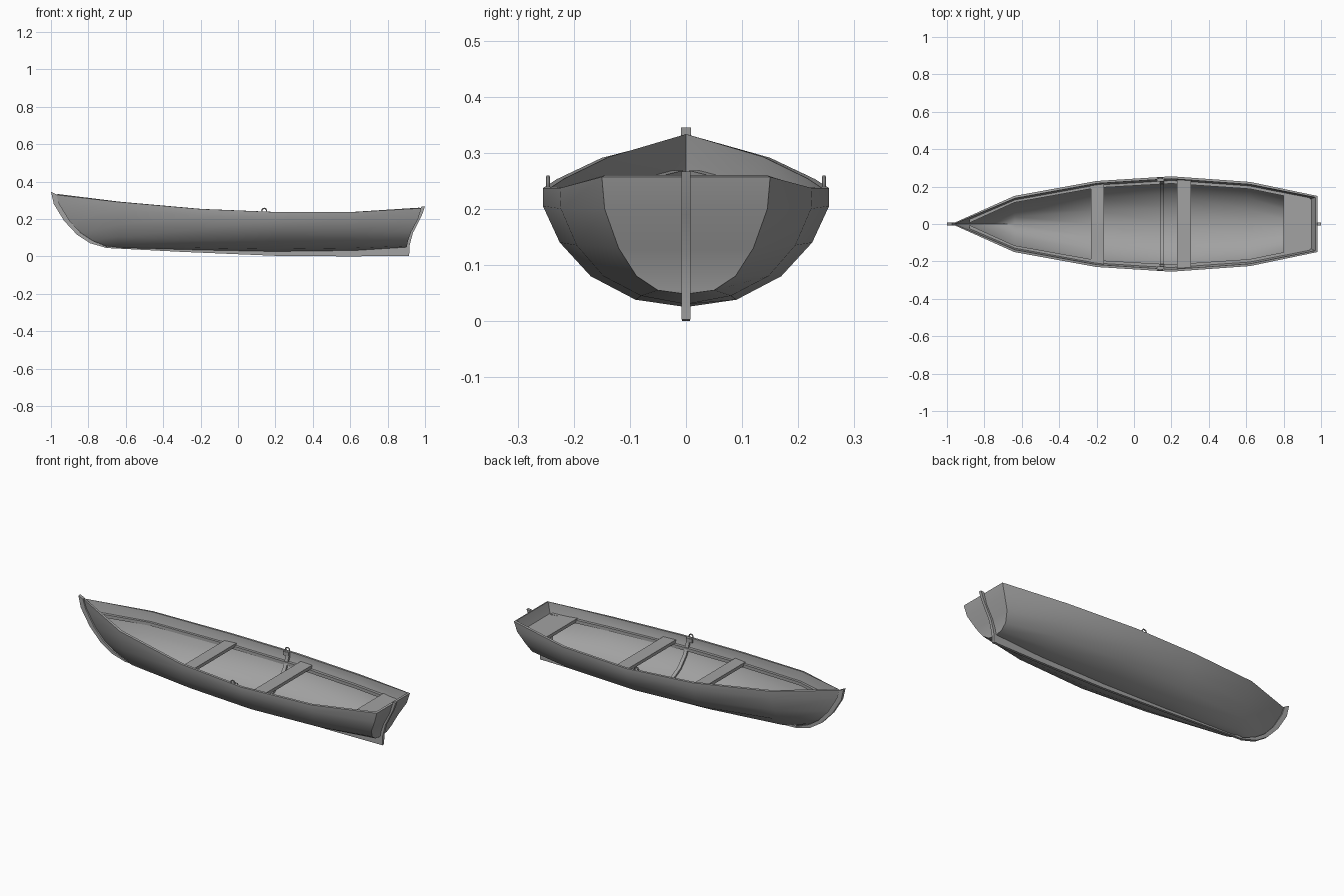
import bpy, bmesh, math
from mathutils import Vector

if "Cube" in bpy.data.objects:
    bpy.data.objects.remove(bpy.data.objects["Cube"])

grey = bpy.data.materials.new("dark_grey")
grey.diffuse_color = (.36, .36, .36, 1)
grey.use_nodes = True
grey.node_tree.nodes["Principled BSDF"].inputs["Base Color"].default_value = grey.diffuse_color


def finish(name, bm, angle=35, thickness=0):
    bmesh.ops.remove_doubles(bm, verts=bm.verts, dist=0.0005)
    bmesh.ops.recalc_face_normals(bm, faces=bm.faces)
    if thickness:
        low = min(bm.faces, key=lambda f: f.calc_center_median().z)
        if low.normal.z > 0:
            bmesh.ops.reverse_faces(bm, faces=bm.faces)
    me = bpy.data.meshes.new(name)
    bm.to_mesh(me)
    bm.free()
    me.materials.append(grey)
    ob = bpy.data.objects.new(name, me)
    bpy.context.collection.objects.link(ob)
    bpy.ops.object.select_all(action='DESELECT')
    ob.select_set(True)
    bpy.context.view_layer.objects.active = ob
    if thickness:
        mod = ob.modifiers.new("planking", 'SOLIDIFY')
        mod.thickness = thickness
        mod.offset = -1
        bpy.ops.object.modifier_apply(modifier=mod.name)
    bpy.ops.object.shade_smooth_by_angle(angle=math.radians(angle))
    return ob


def loft(name, sections, angle=35):
    """Closed bar through a list of four-corner sections."""
    bm = bmesh.new()
    rings = [[bm.verts.new(p) for p in s] for s in sections]
    for a, b in zip(rings, rings[1:]):
        for i in range(4):
            j = (i + 1) % 4
            bm.faces.new((a[i], a[j], b[j], b[i]))
    bm.faces.new(rings[0])
    bm.faces.new(rings[-1])
    return finish(name, bm, angle)


def plate(name, outer, inner, half):
    """Bar on the centreline between two x,z profiles."""
    return loft(name, [[(a[0], -half, a[1]), (a[0], half, a[1]),
                        (b[0], half, b[1]), (b[0], -half, b[1])]
                       for a, b in zip(outer, inner)])


# Half sections of the hull, sheer to keel, bow to stern
stem_in = [(-.975, .329), (-.955, .28), (-.90, .19), (-.84, .125), (-.78, .085), (-.70, .052)]
mid = [
    (-.64, [(.15, .291), (.145, .25), (.12, .17), (.083, .105), (.045, .06), (0, .045)]),
    (-.20, [(.23, .253), (.228, .217), (.20, .145), (.148, .085), (.078, .045), (0, .033)]),
    (.20, [(.255, .237), (.255, .205), (.225, .14), (.17, .08), (.09, .038), (0, .025)]),
    (.62, [(.225, .237), (.223, .20), (.195, .135), (.147, .08), (.08, .045), (0, .03)])]
transom = [(.98, .15, .257), (.963, .145, .20), (.925, .12, .13),
           (.908, .088, .08), (.903, .05, .055), (.90, 0, .048)]
half = [[Vector((x, 0, z)) for x, z in stem_in]]
half += [[Vector((x, y, z)) for y, z in s] for x, s in mid]
half.append([Vector(p) for p in transom])


def hull_at(x, row):
    """Point on the hull skin at x along one row."""
    for a, b in zip(half, half[1:]):
        if x <= b[row].x or b is half[-1]:
            return a[row].lerp(b[row], (x - a[row].x) / (b[row].x - a[row].x))


def width_at(x, z):
    pts = [hull_at(x, r) for r in range(6)]
    for a, b in zip(pts, pts[1:]):
        if b.z <= z <= a.z:
            return a.lerp(b, (a.z - z) / (a.z - b.z)).y
    return pts[0].y


# Hull shell with curved transom
bm = bmesh.new()
rows = []
for s in half:
    full = s + [Vector((p.x, -p.y, p.z)) for p in reversed(s[:-1])]
    rows.append([bm.verts.new(p) for p in full])
for a, b in zip(rows, rows[1:]):
    for i in range(10):
        bm.faces.new((a[i], a[i + 1], b[i + 1], b[i]))
t = rows[-1]
for i in range(4):
    bm.faces.new((t[i], t[i + 1], t[9 - i], t[10 - i]))
bm.faces.new((t[4], t[5], t[6]))
finish("hull", bm, 45, 0.013)

# Stem, keel and stern post
plate("stem", [(-1, .345), (-.985, .28), (-.93, .19), (-.86, .115), (-.79, .07), (-.70, .044)],
      [(-.972, .332)] + stem_in[1:], .009)
plate("keel", [(-.71, .045), (-.3, .024), (.2, .003), (.6, 0), (.915, .003)],
      [(-.69, .056), (-.3, .04), (.2, .03), (.6, .034), (.91, .054)], .007)
plate("stern_post", [(.915, .003), (.918, .06), (.935, .125), (.968, .19), (.985, .225), (1, .267)],
      [(.895, .003), (.9, .06), (.92, .13), (.958, .20), (.968, .225), (.98, .265)], .008)

# Seat risers along both sides, kept inside the planking
for side, label in ((1, "left"), (-1, "right")):
    secs = []
    for x in (-.88, -.64, -.2, .2, .62, .94):
        z = hull_at(x, 0).z - .05
        top, low = width_at(x, z) - .006, width_at(x, z - .018) - .006
        top, low = max(top, .004), max(low, .003)
        inner = max(low - .016, 0)
        secs.append([(x, side * top, z), (x, side * inner, z),
                     (x, side * inner, z - .018), (x, side * low, z - .018)])
    loft("seat_riser_" + label, secs)

# Seats, cut to the width of the hull
for name, x0, x1, z in (("front_seat", -.23, -.16, .213), ("middle_seat", .23, .305, .205),
                        ("stern_seat", .80, .95, .202)):
    secs = []
    for x in (x0, x1):
        w = width_at(x, z - .018) - .008
        secs.append([(x, -w, z), (x, w, z), (x, w, z - .018), (x, -w, z - .018)])
    loft(name, secs)

# Bent rib across the inside
ribs = [hull_at(.15, r) for r in range(6)]
ribs += [Vector((p.x, -p.y, p.z)) for p in reversed(ribs[:-1])]
secs = []
for i, p in enumerate(ribs):
    d = ribs[min(i + 1, 10)] - ribs[max(i - 1, 0)]
    n = Vector((0, d.z, -d.y)).normalized()
    if n.dot(Vector((0, 0, .25)) - p) < 0:
        n = -n
    if i in (0, 10):
        n = Vector((0, -math.copysign(1, p.y), 0))
    a, b = p + n * .008, p + n * .024
    secs.append([(x, q.y, q.z) for x, q in ((.14, a), (.16, a), (.16, b), (.14, b))])
loft("rib", secs, 40)

# Rowlock rings with base blocks
for side, label in ((1, "left"), (-1, "right")):
    bpy.ops.mesh.primitive_torus_add(location=(.14, side * .246, .244), rotation=(math.pi / 2, 0, 0),
                                     major_radius=.0125, minor_radius=.0035,
                                     major_segments=16, minor_segments=8)
    ring = bpy.context.object
    ring.name = "rowlock_" + label
    ring.data.materials.append(grey)
    bpy.ops.object.shade_smooth_by_angle()
    bpy.ops.mesh.primitive_cube_add(size=1, location=(.14, side * .236, .227))
    block = bpy.context.object
    block.name = "rowlock_base_" + label
    block.scale = (.035, .016, .022)
    block.data.materials.append(grey)
